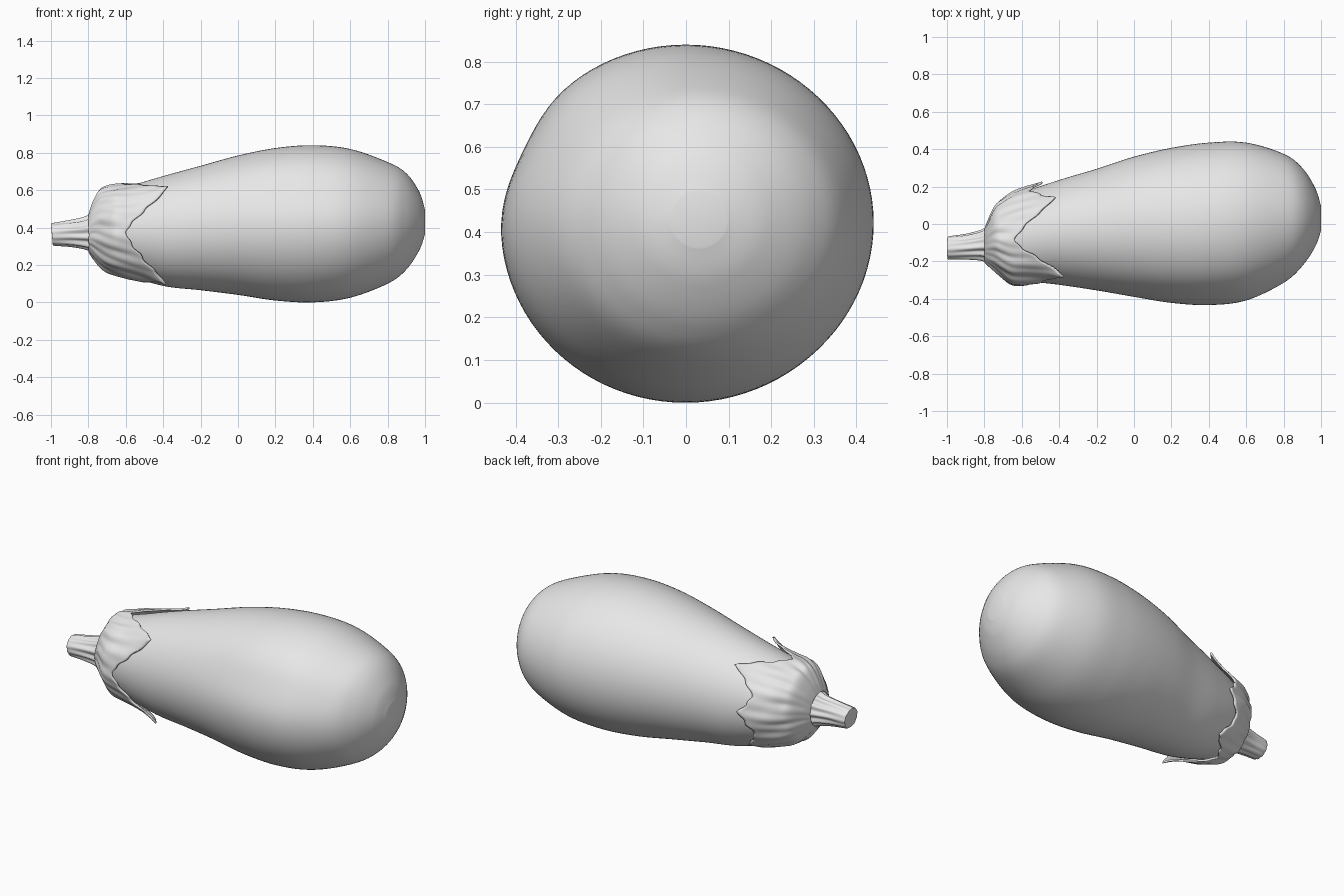
import bpy, bmesh, math

cube = bpy.data.objects.get("Cube")
if cube:
    bpy.data.objects.remove(cube, do_unlink=True)

grey = bpy.data.materials.new("plain grey")
grey.use_nodes = True
grey.diffuse_color = (0.8, 0.8, 0.8, 1)
grey.node_tree.nodes["Principled BSDF"].inputs["Base Color"].default_value = (0.8, 0.8, 0.8, 1)


def smooth_stations(stations, steps=8):
    """Catmull-Rom samples through (x, y low, y high, z low, z high) stations."""
    out = []
    last = len(stations) - 1
    for i in range(last):
        p = [stations[min(max(i + k, 0), last)] for k in (-1, 0, 1, 2)]
        for s in range(steps):
            t = s / steps
            out.append(tuple(
                0.5 * (2 * b + (c - a) * t + (2 * a - 5 * b + 4 * c - d) * t * t
                       + (3 * b - a - 3 * c + d) * t ** 3)
                for a, b, c, d in zip(*p)))
    return out + [stations[-1]]


def at_x(samples, x):
    """Section at position x, between the two nearest samples."""
    for a, b in zip(samples, samples[1:]):
        if x <= b[0]:
            t = max(0, (x - a[0]) / (b[0] - a[0]))
            return [p + (q - p) * t for p, q in zip(a, b)]
    return samples[-1]


def section_point(s, angle, swell=0.0, x=None):
    ry, rz = (s[2] - s[1]) / 2 + swell, (s[4] - s[3]) / 2 + swell
    return (s[0] if x is None else x,
            (s[1] + s[2]) / 2 + ry * math.cos(angle),
            (s[3] + s[4]) / 2 + rz * math.sin(angle))


def skin(name, rings, caps, sharp=60):
    """Join closed rings of points into one smooth object."""
    bm = bmesh.new()
    rows = [[bm.verts.new(p) for p in ring] for ring in rings]
    n = len(rows[0])
    for a, b in zip(rows, rows[1:]):
        for i in range(n):
            j = (i + 1) % n
            bm.faces.new((a[i], a[j], b[j], b[i]))
    if caps:
        bm.faces.new(rows[0])
        bm.faces.new(rows[-1])
    bmesh.ops.recalc_face_normals(bm, faces=bm.faces)
    mesh = bpy.data.meshes.new(name)
    bm.to_mesh(mesh)
    bm.free()
    mesh.materials.append(grey)
    obj = bpy.data.objects.new(name, mesh)
    bpy.context.collection.objects.link(obj)
    bpy.ops.object.select_all(action='DESELECT')
    obj.select_set(True)
    bpy.context.view_layer.objects.active = obj
    bpy.ops.object.shade_smooth_by_angle(angle=math.radians(sharp))
    return obj


def circle(n):
    return [2 * math.pi * i / n for i in range(n)]


# Fruit body: plump lopsided loft with a small flat spot at the far end
body = smooth_stations([
    (-0.75, -0.18, 0.00, 0.27, 0.50),
    (-0.70, -0.26, 0.10, 0.20, 0.58),
    (-0.60, -0.30, 0.165, 0.15, 0.615),
    (-0.40, -0.325, 0.235, 0.088, 0.675),
    (-0.20, -0.355, 0.295, 0.065, 0.73),
    (0.00, -0.39, 0.36, 0.04, 0.785),
    (0.20, -0.423, 0.407, 0.01, 0.825),
    (0.40, -0.435, 0.435, 0.00, 0.84),
    (0.60, -0.41, 0.435, 0.025, 0.82),
    (0.80, -0.315, 0.375, 0.10, 0.75),
    (0.90, -0.225, 0.30, 0.175, 0.69),
    (0.97, -0.12, 0.19, 0.28, 0.59),
    (1.00, -0.035, 0.095, 0.365, 0.495)])


def flat_side(angle, x):
    """Shallow flattening along the upper front of the fat end."""
    off = (angle - math.radians(155)) / 0.3
    return -0.014 * math.exp(-off * off) * math.exp(-((x - 0.4) / 0.4) ** 2)


skin("fruit_body", [[section_point(s, a, flat_side(a, s[0])) for a in circle(96)]
                    for s in body], True)

# Leafy cap: wrinkled skin whose edge runs between notches and pointed tips
cap = smooth_stations([
    (-0.795, -0.20, -0.03, 0.275, 0.465),
    (-0.775, -0.22, 0.02, 0.245, 0.525),
    (-0.74, -0.25, 0.09, 0.20, 0.59),
    (-0.70, -0.285, 0.125, 0.17, 0.612),
    (-0.65, -0.318, 0.16, 0.15, 0.625),
    (-0.58, -0.323, 0.19, 0.128, 0.637),
    (-0.48, -0.328, 0.22, 0.10, 0.662),
    (-0.36, -0.34, 0.255, 0.075, 0.69)])
# (angle in degrees, edge x), alternating tip and notch
EDGE = [(4, -0.49), (24, -0.56), (52, -0.42), (92, -0.64), (136, -0.375), (182, -0.60),
        (238, -0.385), (276, -0.62), (310, -0.50), (336, -0.57), (364, -0.49)]


def edge_x(deg):
    """Edge position and closeness to the nearest tip (1 at the tip)."""
    deg = deg + 360 if deg < 4 else deg
    for i, (a, b) in enumerate(zip(EDGE, EDGE[1:])):
        if deg <= b[0]:
            t = (deg - a[0]) / (b[0] - a[0])
            tip, notch, f = (a, b, 1 - t) if i % 2 == 0 else (b, a, t)
            ragged = 0.008 * math.sin(math.radians(deg) * 23) * f * (1 - f) * 4
            return notch[1] + (tip[1] - notch[1]) * f ** 1.35 + ragged, f
    return EDGE[-1][1], 1


COLUMNS, ROWS = 180, 28
cap_rings = []
for r in range(ROWS + 1):
    t = r / ROWS
    ring = []
    for a in circle(COLUMNS):
        end, tip = edge_x(math.degrees(a))
        x = -0.795 + (end + 0.795) * t ** 1.7
        folds = 0.6 * math.sin(11 * a + 3 * t) + 0.4 * math.sin(23 * a - 5 * t)
        swell = 0.003 + 0.007 * folds * math.sin(math.pi * min(1, t * 0.9))
        swell += 0.035 * tip ** 4 * max(0, (x + 0.55) / 0.17) ** 2   # curling tips
        ring.append(section_point(at_x(cap, x), a, swell, x))
    cap_rings.append(ring)
leaf_cap = skin("leaf_cap", cap_rings, False)
shell = leaf_cap.modifiers.new("thickness", 'SOLIDIFY')
shell.thickness = 0.01
shell.offset = 0

# Stem: ribbed stalk that flares into the cap and ends in a slanted cut
stem = smooth_stations([
    (-0.995, -0.182, -0.072, 0.311, 0.415),
    (-0.985, -0.19, -0.066, 0.303, 0.423),
    (-0.90, -0.188, -0.056, 0.298, 0.436),
    (-0.83, -0.19, -0.04, 0.288, 0.449),
    (-0.79, -0.20, -0.022, 0.275, 0.468),
    (-0.755, -0.22, 0.01, 0.25, 0.50)], 5)
stem_rings = []
for s in stem:
    depth = 0.002 + 0.007 * max(0, min(1, (s[0] + 0.97) / 0.17))
    ring = []
    for a in circle(96):
        slant = -0.005 * math.sin(a) * min(1, max(0, (-0.8 - s[0]) / 0.19))
        rib = depth * (0.7 * math.cos(11 * a) + 0.3 * math.sin(5 * a))
        ring.append(section_point(s, a, rib, s[0] + slant))
    stem_rings.append(ring)
skin("stem", stem_rings, True, 40)
